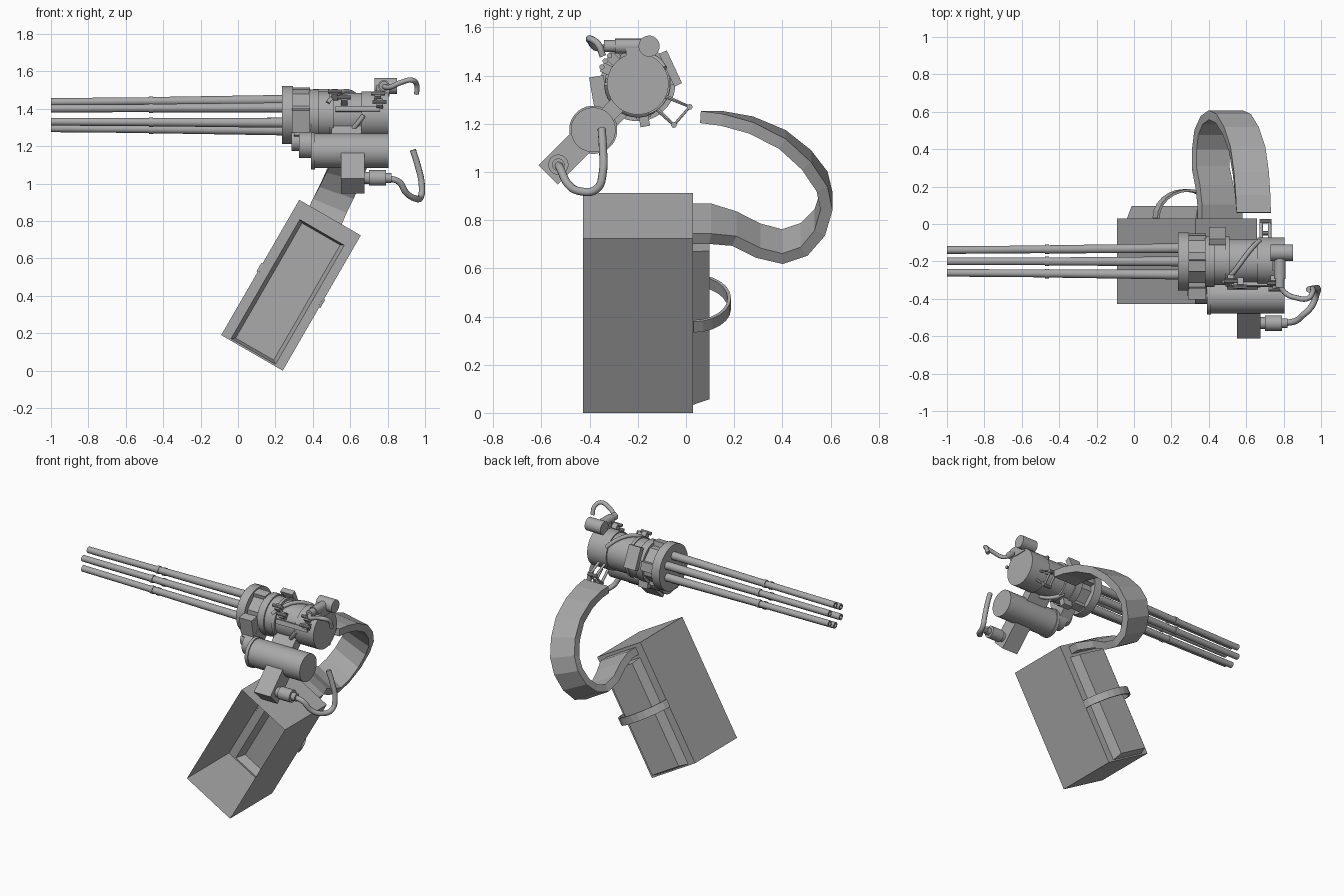
import bpy, bmesh, math
from mathutils import Vector, Matrix

if "Cube" in bpy.data.objects:
    bpy.data.objects.remove(bpy.data.objects["Cube"], do_unlink=True)

grey = bpy.data.materials.new("gunmetal_grey")
grey.use_nodes = True
COLOUR = (0.4, 0.4, 0.4, 1)
grey.diffuse_color = COLOUR
grey.node_tree.nodes["Principled BSDF"].inputs["Base Color"].default_value = COLOUR

AXIS = Vector((0, -0.2, 1.366))      # rotor axis
MOTOR = Vector((0, -0.385, 1.175))   # drive motor axis
DOWN = math.radians(225)             # direction of the motor's side box


def finish(name, bm, smooth=True, fix=True):
    bmesh.ops.remove_doubles(bm, verts=bm.verts, dist=1e-5)
    if fix:
        bmesh.ops.recalc_face_normals(bm, faces=bm.faces)
    me = bpy.data.meshes.new(name)
    bm.to_mesh(me)
    bm.free()
    ob = bpy.data.objects.new(name, me)
    bpy.context.collection.objects.link(ob)
    me.materials.append(grey)
    if smooth:
        select(ob)
        bpy.ops.object.shade_smooth_by_angle(angle=math.radians(35))
    return ob


def select(ob):
    bpy.ops.object.select_all(action='DESELECT')
    ob.select_set(True)
    bpy.context.view_layer.objects.active = ob


def bridge(bm, rings):
    for a, b in zip(rings, rings[1:]):
        n = len(a)
        for i in range(n):
            bm.faces.new((a[i], a[(i + 1) % n], b[(i + 1) % n], b[i]))


def lathe(name, profile, centre, sides=28, splay=None):
    """Turned part along x from (x, radius) pairs; splay spreads it off the rotor axis."""
    bm = bmesh.new()
    rings = []
    for x, r in profile:
        off = splay * (x + 1) if splay else Vector()
        rings.append([bm.verts.new((x, centre.y + off.y + r * math.cos(t),
                                    centre.z + off.z + r * math.sin(t)))
                      for t in (2 * math.pi * (i + 0.5) / sides for i in range(sides))])
    bridge(bm, rings)
    bm.faces.new(rings[0])
    bm.faces.new(rings[-1])
    return finish(name, bm)


def rod(name, x0, x1, r, centre, sides=28):
    return lathe(name, [(x0, r), (x1, r)], centre, sides)


def block(name, x0, x1, angle, dist, radial, tangent, centre=AXIS):
    """Box set at an angle and distance around an x axis."""
    bm = bmesh.new()
    m = (Matrix.Translation(((x0 + x1) / 2, centre.y, centre.z)) @ Matrix.Rotation(angle, 4, 'X')
         @ Matrix.Translation((0, dist, 0)) @ Matrix.Diagonal((x1 - x0, radial, tangent, 1)))
    bmesh.ops.create_cube(bm, size=1, matrix=m)
    return finish(name, bm, False)


def tube(name, points, radius, smooth=True):
    cu = bpy.data.curves.new(name, 'CURVE')
    cu.dimensions = '3D'
    cu.bevel_depth, cu.bevel_resolution, cu.resolution_u = radius, 3, 6
    cu.use_fill_caps = True
    sp = cu.splines.new('BEZIER')
    sp.bezier_points.add(len(points) - 1)
    for bp, p in zip(sp.bezier_points, points):
        bp.co = p
        bp.handle_left_type = bp.handle_right_type = 'AUTO' if smooth else 'VECTOR'
    ob = bpy.data.objects.new(name, cu)
    bpy.context.collection.objects.link(ob)
    cu.materials.append(grey)
    select(ob)
    bpy.ops.object.convert(target='MESH')
    bpy.ops.object.shade_smooth_by_angle(angle=math.radians(40))


def ribbon(name, points, widths, half, thick):
    """Flat rectangular strip along a path, with a width direction per point."""
    bm = bmesh.new()
    rings = []
    for i, p in enumerate(points):
        tan = points[min(i + 1, len(points) - 1)] - points[max(i - 1, 0)]
        w = widths[i].normalized()
        n = tan.cross(w).normalized() * thick
        h = half[i]
        rings.append([bm.verts.new(p + a * h * w + b * n)
                      for a, b in ((-1, -1), (1, -1), (1, 1), (-1, 1))])
    bridge(bm, rings)
    bm.faces.new(rings[0])
    bm.faces.new(rings[-1])
    finish(name, bm, False)


# Barrel cluster
for k in range(6):
    t = math.radians(30 + 60 * k)
    d = Vector((0, math.cos(t), math.sin(t)))
    lathe(f"barrel_{k + 1}", [(-0.9, 0.012), (-1, 0.012), (-1, 0.021), (-0.475, 0.021),
          (-0.475, 0.026), (-0.455, 0.026), (-0.455, 0.022), (0.26, 0.027)],
          AXIS + d * 0.07, 14, d * 0.009)

# Rotor clamp, hub and receiver
rod("barrel_clamp", 0.235, 0.295, 0.156, AXIS, 32)
lathe("rotor_hub", [(0.29, 0.125), (0.39, 0.125)], AXIS, 8)
lathe("receiver", [(0.38, 0.137), (0.43, 0.137), (0.43, 0.128), (0.49, 0.128), (0.49, 0.135),
      (0.51, 0.135), (0.51, 0.12), (0.66, 0.12), (0.66, 0.128), (0.805, 0.128)], AXIS, 32)
for k in range(4):
    block(f"hub_lug_{k + 1}", 0.29, 0.385, math.radians(10 + 90 * k), 0.125, 0.04, 0.06)
block("hub_side_plate", 0.29, 0.385, math.radians(190), 0.165, 0.06, 0.12)
block("back_plate", 0.40, 0.49, math.radians(25), 0.15, 0.035, 0.15)
block("lower_spike", 0.40, 0.47, math.radians(-80), 0.15, 0.06, 0.04)

# Spiral cam ridges round the receiver
for k, start in enumerate((150, -60)):
    helix = []
    for i in range(9):
        t = math.radians(start - 15 * i)
        helix.append(AXIS + Vector((0.48 + 0.024 * i, 0.127 * math.cos(t), 0.127 * math.sin(t))))
    tube(f"cam_ridge_{k + 1}", helix, 0.013)

# Latches and knobs on the receiver's front shoulder
for k, (x, ang) in enumerate(((0.50, 130), (0.55, 145), (0.73, 135), (0.74, 155))):
    a = math.radians(ang)
    block(f"latch_{k + 1}", x, x + 0.035, a, 0.14, 0.05, 0.04)
    rod(f"latch_pin_{k + 1}", x - 0.02, x + 0.055, 0.011,
        AXIS + Vector((0, math.cos(a), math.sin(a))) * 0.165, 10)
block("latch_bar", 0.52, 0.76, math.radians(165), 0.125, 0.025, 0.03)

# Feed bracket behind the receiver
for x in (0.68, 0.725):
    tube("feed_bracket", [(x, -0.1, 1.32), (x, 0.015, 1.27), (x, -0.05, 1.195), (x, -0.12, 1.26)],
         0.009, False)
for y, z in ((0.015, 1.27), (-0.05, 1.195)):
    rod("feed_bracket_bar", 0.67, 0.735, 0.012, Vector((0, y, z)), 10)

# Drive motor with gearbox
lathe("drive_motor", [(0.39, 0.1), (0.412, 0.1), (0.412, 0.093), (0.805, 0.093)], MOTOR, 32)
rod("gearbox_large", 0.325, 0.39, 0.07, MOTOR + Vector((0, 0.03, 0.03)), 20)
rod("gearbox_small", 0.285, 0.325, 0.05, MOTOR + Vector((0, 0.05, 0.05)), 20)
block("motor_mount", 0.30, 0.39, math.radians(46), 0.12, 0.12, 0.12, MOTOR)
block("motor_saddle", 0.50, 0.66, math.radians(46), 0.12, 0.09, 0.07, MOTOR)

# Junction box and lower cable
block("junction_box", 0.55, 0.675, DOWN, 0.165, 0.2, 0.112, MOTOR)
plug = Vector((0, -0.53, 1.03))
lathe("cable_plug", [(0.67, 0.032), (0.70, 0.032), (0.70, 0.042), (0.79, 0.042), (0.79, 0.026),
      (0.82, 0.026)], plug, 20)
tube("lower_cable", [(0.8, -0.53, 1.03), (0.86, -0.52, 1.01), (0.9, -0.49, 0.95),
     (0.95, -0.44, 0.92), (0.978, -0.37, 0.93), (0.982, -0.345, 1.0), (0.96, -0.345, 1.1),
     (0.935, -0.35, 1.18)], 0.017)

# Solenoid and upper cable
rod("solenoid", 0.73, 0.85, 0.044, Vector((0, -0.153, 1.522)), 24)
block("solenoid_foot", 0.74, 0.81, math.radians(90), 0.13, 0.06, 0.1)
for name, y, r, length in (("solenoid_arm", -0.23, 0.031, 0.13), ("solenoid_collar", -0.305, 0.025, 0.07)):
    bm = bmesh.new()
    bmesh.ops.create_cone(bm, cap_ends=True, segments=18, radius1=r, radius2=r, depth=length,
                          matrix=Matrix.Translation((0.78, y, 1.522)) @ Matrix.Rotation(math.pi / 2, 4, 'X'))
    finish(name, bm)
tube("upper_cable", [(0.78, -0.33, 1.518), (0.81, -0.37, 1.515), (0.87, -0.395, 1.54),
     (0.93, -0.398, 1.553), (0.955, -0.365, 1.53), (0.955, -0.345, 1.48)], 0.014)

# Ammunition box: tilted open shell with a raised channel in its back wall
U = Vector((math.cos(math.radians(-30)), 0, math.sin(math.radians(-30))))
V = Vector((-U.z, 0, U.x))
CORNER = Vector((-0.09, 0, 0.19))


def at(u, v, y):
    return CORNER + U * u + V * v + Vector((0, y, 0))


bm = bmesh.new()
rings = [[bm.verts.new(at(u, v, y)) for u, v in ((a, c), (b, c), (b, d), (a, d))]
         for a, b, c, d, y in ((0, 0.38, 0, 0.835, -0.428), (0, 0.38, 0, 0.835, 0.03),
                               (0.055, 0.33, 0.01, 0.745, 0.03), (0.075, 0.31, 0.025, 0.735, 0.097))]
bridge(bm, rings)
bm.faces.new(rings[-1])
finish("ammo_box", bm, False)

# Carry strap across the back of the box
strap = [at(0.19 - 0.19 * math.cos(t), 0.415, 0.03 + 0.15 * math.sin(t))
         for t in (math.pi * i / 12 for i in range(13))]
ribbon("carry_strap", strap, [V] * 13, [0.026] * 13, 0.007)

# Feed chute: twists from the box up to the gun
path = [Vector(p) for p in (
    (0.46, 0.03, 0.785), (0.46, 0.1, 0.785), (0.43, 0.2, 0.765), (0.41, 0.3, 0.715),
    (0.41, 0.4, 0.69), (0.42, 0.49, 0.72), (0.45, 0.555, 0.79), (0.49, 0.583, 0.88),
    (0.53, 0.565, 0.96), (0.57, 0.5, 1.05), (0.605, 0.4, 1.135), (0.625, 0.27, 1.195),
    (0.635, 0.15, 1.222), (0.64, 0.06, 1.228))]
last = len(path) - 1
turns = [U.lerp(Vector((1, 0, 0)), max(0, (i - 5) / (last - 5))) for i in range(last + 1)]
ribbon("feed_chute", path, turns, [0.125 if i < 2 else 0.105 - 0.001 * i for i in range(last + 1)], 0.025)
